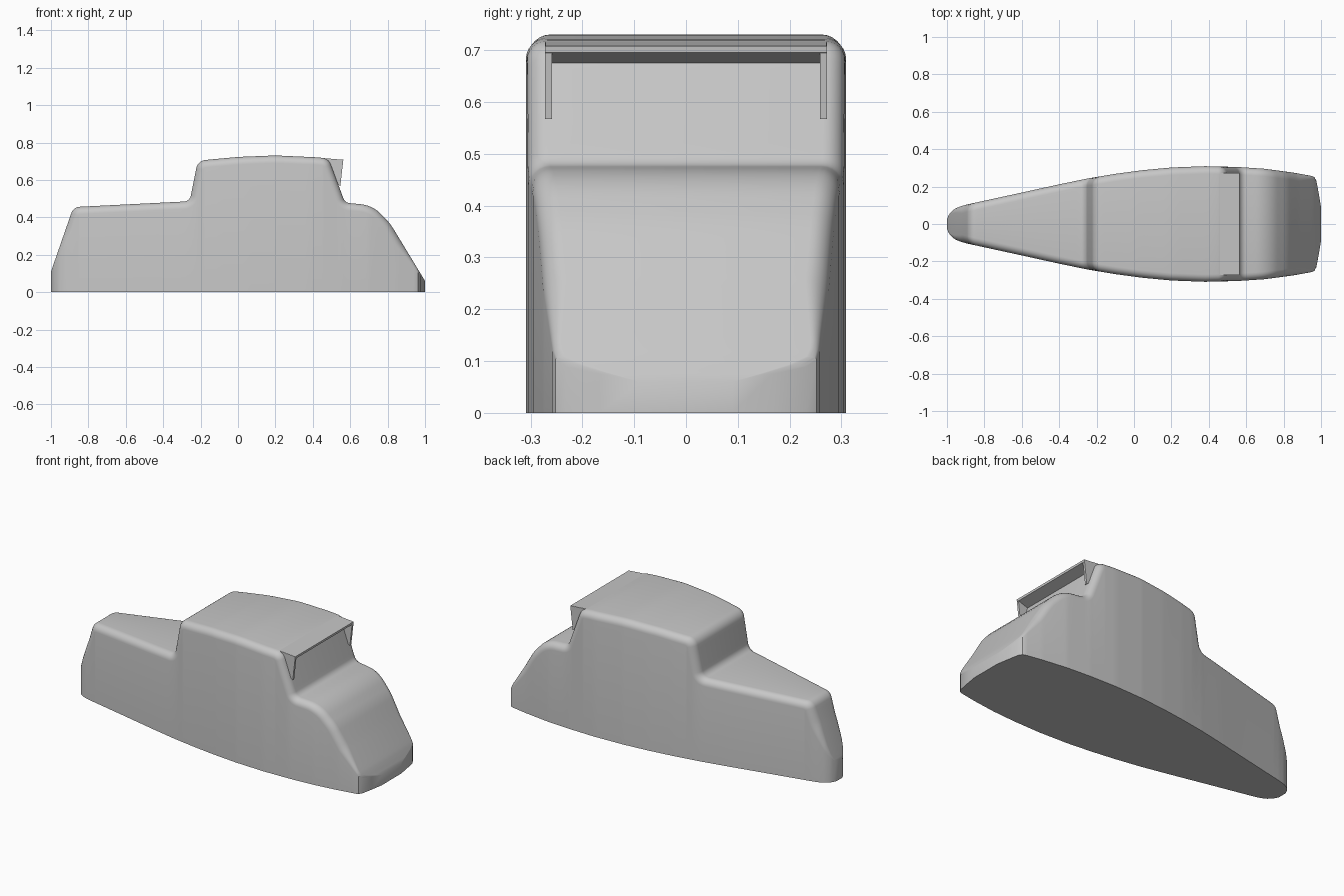
import bpy, bmesh, math
from mathutils import Vector

cube = bpy.data.objects.get("Cube")
if cube:
    bpy.data.objects.remove(cube)

grey = bpy.data.materials.new("light grey")
grey.use_nodes = True
COLOR = (0.57, 0.57, 0.57, 1)
grey.diffuse_color = COLOR
grey.node_tree.nodes["Principled BSDF"].inputs["Base Color"].default_value = COLOR

# Side profile corners: x, z, fillet radius
PROFILE = [(-1, .11, 0), (-.88, .455, .05), (-.258, .486, .04), (-.215, .703, .055),
           (0, .723, 1), (.2, .731, 1), (.42, .721, .8), (.485, .715, .055),
           (.572, .478, .04), (.72, .465, .18), (.815, .365, .3), (1, .06, 0)]
# Half width along x
PLAN = [(-1, .025), (-.995, .04), (-.98, .063), (-.96, .08), (-.93, .094), (-.89, .105),
        (-.6, .168), (-.4, .212), (-.25, .243), (-.1, .268), (.05, .288), (.2, .302),
        (.38, .309), (.55, .305), (.7, .295), (.85, .275), (.95, .257), (.966, .25),
        (.974, .235), (.985, .18), (1, .09)]
EDGE = .04
STEPS = 6


def rounded(corners):
    """Polyline with an arc at every inner corner."""
    path = [Vector(corners[0][:2])]
    for a, b, c in zip(corners, corners[1:], corners[2:]):
        p, r = Vector(b[:2]), b[2]
        u, v = (Vector(a[:2]) - p).normalized(), (Vector(c[:2]) - p).normalized()
        half = u.angle(v) / 2
        centre = p + (u + v).normalized() * r / math.sin(half)
        reach = r / math.tan(half)
        s, e = p + u * reach - centre, p + v * reach - centre
        path += [centre + s.lerp(e, i / 8).normalized() * r for i in range(9)]
    path.append(Vector(corners[-1][:2]))
    return path


def subdivided(path, step):
    out = [path[0]]
    for a, b in zip(path, path[1:]):
        n = max(1, math.ceil((b - a).length / step))
        out += [a.lerp(b, i / n) for i in range(1, n + 1)]
    return out


def half_width(x):
    x = min(1, max(-1, x))
    for (xa, wa), (xb, wb) in zip(PLAN, PLAN[1:]):
        if x <= xb:
            return wa + (wb - wa) * (x - xa) / (xb - xa)


def make_object(name, bm):
    bmesh.ops.remove_doubles(bm, verts=bm.verts, dist=1e-5)
    bmesh.ops.recalc_face_normals(bm, faces=bm.faces)
    mesh = bpy.data.meshes.new(name)
    bm.to_mesh(mesh)
    bm.free()
    mesh.materials.append(grey)
    obj = bpy.data.objects.new(name, mesh)
    bpy.context.collection.objects.link(obj)
    return obj


# Body: one arched cross-section per profile point, with rounded shoulders
path = subdivided(rounded(PROFILE), .02)
bm = bmesh.new()
rings = []
for i, p in enumerate(path):
    t = (path[min(i + 1, len(path) - 1)] - path[max(i - 1, 0)]).normalized()
    inward = Vector((t.y, -t.x))
    r = EDGE * max(0, min(1, (p.x + 1) / .08, (1 - p.x) / .12))
    half = []
    for k in range(STEPS + 1):
        a = k / STEPS * math.pi / 2
        q = p + inward * r * (1 - math.cos(a))
        half.append((q.x, half_width(q.x) - r * (1 - math.sin(a)), q.y))
    half.append((half[-1][0], half[-1][1], 0))
    points = [(x, -y, z) for x, y, z in reversed(half)] + half
    rings.append([bm.verts.new(c) for c in points])
for a, b in zip(rings, rings[1:]):
    for k in range(len(a)):
        j = (k + 1) % len(a)
        bm.faces.new((a[k], a[j], b[j], b[k]))
bm.faces.new(rings[0])
bm.faces.new(rings[-1])
body = make_object("body", bm)
bpy.context.view_layer.objects.active = body
body.select_set(True)
bpy.ops.object.shade_smooth_by_angle(angle=math.radians(30))
body.select_set(False)


def prism(name, outline, y0, y1):
    bm = bmesh.new()
    face = bm.faces.new([bm.verts.new((x, y0, z)) for x, z in outline])
    new = bmesh.ops.extrude_face_region(bm, geom=[face])["geom"]
    verts = [v for v in new if isinstance(v, bmesh.types.BMVert)]
    bmesh.ops.translate(bm, verts=verts, vec=(0, y1 - y0, 0))
    return make_object(name, bm)


# Visor over the rear window, with a tapering fin at each end
prism("rear_visor", [(.43, .719), (.563, .708), (.562, .695), (.49, .672), (.43, .68)],
      -.271, .271)
for side, s in (("left", 1), ("right", -1)):
    prism("visor_fin_" + side, [(.44, .717), (.563, .707), (.547, .567), (.5, .6)],
          s * .259, s * .272)
